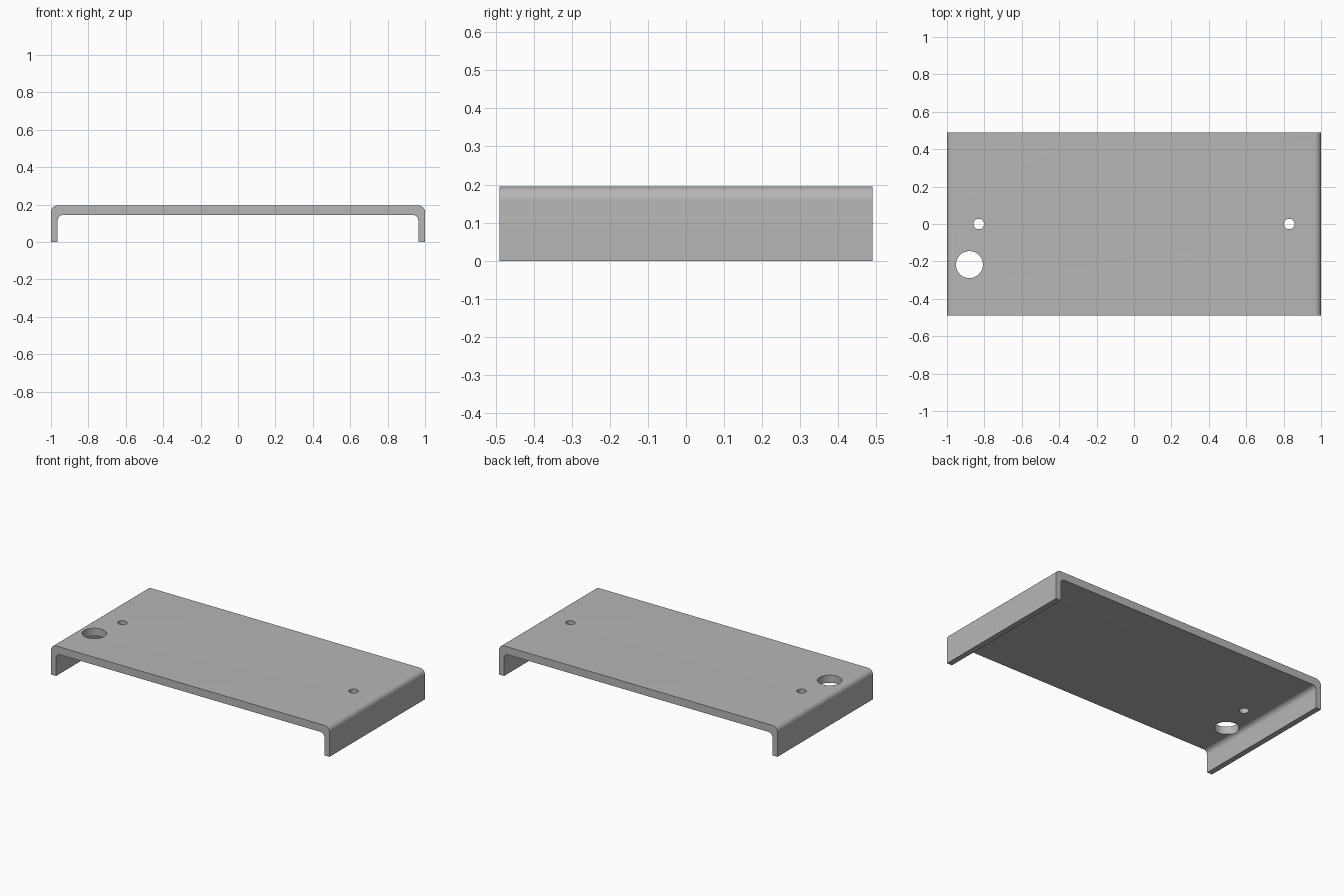
import bpy, bmesh, math

cube = bpy.data.objects.get("Cube")
if cube:
    bpy.data.objects.remove(cube, do_unlink=True)

HALF_X, HALF_Y, HEIGHT = 1.0, 0.49, 0.195
TOP_THICK, SIDE_THICK = 0.05, 0.036
OUTER_R, INNER_R = 0.035, 0.03

grey = bpy.data.materials.new("Light Grey")
grey.use_nodes = True
colour = (0.47, 0.47, 0.47, 1)
grey.diffuse_color = colour
grey.node_tree.nodes["Principled BSDF"].inputs["Base Color"].default_value = colour


def corner(x, z, r, steps=10):
    """Quarter arc rounding the corner at +x, +z, from the side to the top."""
    angles = [math.pi / 2 * i / steps for i in range(steps + 1)]
    return [(x - r + r * math.cos(a), z - r + r * math.sin(a)) for a in angles]


def mirrored(points):
    return [(-x, z) for x, z in reversed(points)]


# Channel section: outer outline over the top, inner outline back
inner_x = HALF_X - SIDE_THICK
outer = [(HALF_X, 0)] + corner(HALF_X, HEIGHT, OUTER_R)
inner = [(inner_x, 0)] + corner(inner_x, HEIGHT - TOP_THICK, INNER_R)
outline = outer + mirrored(outer)
outline += list(reversed(inner + mirrored(inner)))

# Extrude the section along y
bm = bmesh.new()
face = bm.faces.new([bm.verts.new((x, -HALF_Y, z)) for x, z in outline])
result = bmesh.ops.extrude_face_region(bm, geom=[face])
moved = [v for v in result["geom"] if isinstance(v, bmesh.types.BMVert)]
bmesh.ops.translate(bm, verts=moved, vec=(0, 2 * HALF_Y, 0))
bmesh.ops.recalc_face_normals(bm, faces=bm.faces)
mesh = bpy.data.meshes.new("channel_cover")
bm.to_mesh(mesh)
bm.free()
mesh.materials.append(grey)
cover = bpy.data.objects.new("channel_cover", mesh)
bpy.context.collection.objects.link(cover)


def drill(x, y, radius):
    """Cut a round hole through the top plate."""
    bpy.ops.mesh.primitive_cylinder_add(
        vertices=48, radius=radius, depth=0.2, location=(x, y, HEIGHT))
    cutter = bpy.context.object
    cutter.name = "hole_cutter"
    cutter.hide_render = True
    cutter.data.materials.append(grey)
    bpy.ops.object.select_all(action="DESELECT")
    cover.select_set(True)
    bpy.context.view_layer.objects.active = cover
    cut = cover.modifiers.new("hole", "BOOLEAN")
    cut.operation = "DIFFERENCE"
    cut.solver = "EXACT"
    cut.object = cutter
    bpy.ops.object.modifier_apply(modifier=cut.name)
    bpy.data.objects.remove(cutter, do_unlink=True)


# Two screw holes and one cable hole
for side in (-1, 1):
    drill(side * 0.83, 0, 0.028)
drill(-0.88, -0.217, 0.072)

bpy.ops.object.shade_smooth_by_angle(angle=math.radians(30))
